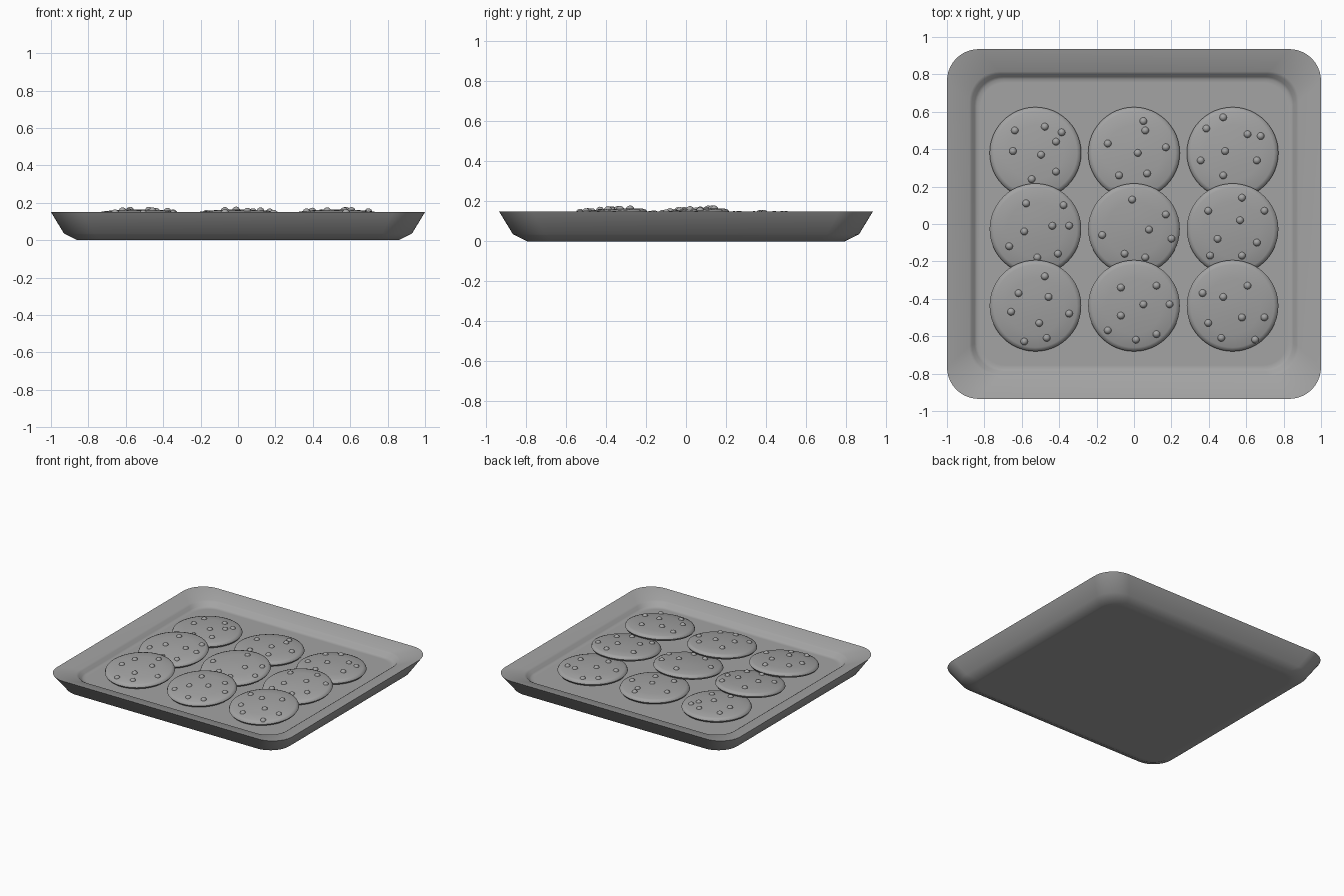
import bpy
import bmesh
from math import sin, cos, pi, radians
from mathutils import Matrix, Vector

cube = bpy.data.objects.get("Cube")
if cube:
    bpy.data.objects.remove(cube, do_unlink=True)

GREY = (0.37, 0.37, 0.37, 1)
grey = bpy.data.materials.new("plain grey")
grey.diffuse_color = GREY
grey.use_nodes = True
grey.node_tree.nodes["Principled BSDF"].inputs["Base Color"].default_value = GREY


def finish(bm, name, angle):
    """Turn a bmesh into a smooth-shaded object."""
    bmesh.ops.recalc_face_normals(bm, faces=bm.faces)
    mesh = bpy.data.meshes.new(name)
    bm.to_mesh(mesh)
    bm.free()
    mesh.materials.append(grey)
    obj = bpy.data.objects.new(name, mesh)
    bpy.context.collection.objects.link(obj)
    bpy.ops.object.select_all(action='DESELECT')
    obj.select_set(True)
    bpy.context.view_layer.objects.active = obj
    bpy.ops.object.shade_smooth_by_angle(angle=radians(angle))
    return obj


def bridge(bm, a, b):
    for i in range(len(a)):
        j = (i + 1) % len(a)
        bm.faces.new((a[i], a[j], b[j], b[i]))


def rounded_loop(bm, hx, z, r, steps=10):
    """Rounded rectangle, a little shallower in y than in x."""
    hy = hx - 0.065
    verts = []
    corners = ((1, 1), (-1, 1), (-1, -1), (1, -1))
    for q, (sx, sy) in enumerate(corners):
        for k in range(steps + 1):
            a = (q + k / steps) * pi / 2
            verts.append(bm.verts.new((sx * (hx - r) + r * cos(a),
                                       sy * (hy - r) + r * sin(a), z)))
    return verts


# Tray: one closed skin from underside, over the rim, to the inner floor
TRAY = [(0.83, 0, 0.12), (0.86, 0, 0.13), (0.93, 0.035, 0.16),
        (1.0, 0.15, 0.17), (0.88, 0.122, 0.16), (0.867, 0.114, 0.155),
        (0.852, 0.093, 0.15), (0.84, 0.085, 0.145), (0.82, 0.085, 0.13)]
bm = bmesh.new()
loops = [rounded_loop(bm, *row) for row in TRAY]
for lower, upper in zip(loops, loops[1:]):
    bridge(bm, lower, upper)
bm.faces.new(loops[0])
bm.faces.new(loops[-1])
finish(bm, "tray", 50)

# Cookie cross-section as radius and height
SECTION = [(0.21, 0), (0.235, 0.01), (0.245, 0.024), (0.239, 0.037),
           (0.222, 0.044), (0.15, 0.051), (0.07, 0.056)]
DOME = 0.058
SIDES = 48


def dome_height(r):
    return DOME - 0.3 * r * r


def make_cookie(name):
    bm = bmesh.new()
    rings = [[bm.verts.new((r * cos(2 * pi * i / SIDES), r * sin(2 * pi * i / SIDES), z))
              for i in range(SIDES)] for r, z in SECTION]
    for lower, upper in zip(rings, rings[1:]):
        bridge(bm, lower, upper)
    bm.faces.new(rings[0])
    top = bm.verts.new((0, 0, DOME))
    for i in range(SIDES):
        bm.faces.new((rings[-1][i], rings[-1][(i + 1) % SIDES], top))
    return finish(bm, name, 60)


def make_chips(name, spots):
    bm = bmesh.new()
    for sx, sy in spots:
        p = Vector((sx / 100, sy / 100, 0))
        p.z = dome_height(p.length) - 0.006
        bmesh.ops.create_uvsphere(bm, u_segments=12, v_segments=8, radius=0.021,
                                  matrix=Matrix.Translation(p))
    return finish(bm, name, 60)


# Chip spots on each cookie, in hundredths from the cookie centre
CHIPS = {
    "back right": [(-11, 12), (5, 14), (14, 11), (11, 6), (3, -1), (-12, 1), (11, -10), (-2, -14)],
    "back middle": [(-14, 5), (5, 17), (6, 12), (2, 0), (17, 3), (-8, -12), (7, -11)],
    "back left": [(-14, 13), (-5, 19), (8, 10), (15, 9), (-4, 1), (-17, -4), (13, -4), (-5, -12)],
    "centre right": [(-5, 14), (15, 13), (9, 2), (18, 2), (-6, -1), (-14, -9), (1, -15), (12, -13)],
    "centre middle": [(-1, 16), (17, 8), (-17, -3), (8, 0), (20, -5), (-5, -13), (6, -15)],
    "centre left": [(-13, 10), (5, 17), (17, 10), (4, 5), (-8, -5), (13, -7), (-12, -14), (5, -14)],
    "front right": [(5, 16), (-9, 7), (7, 5), (-13, -3), (18, -4), (2, -9), (-6, -19), (6, -17)],
    "front middle": [(-7, 10), (12, 11), (5, 1), (19, 1), (-7, -5), (-14, -13), (1, -18), (12, -15)],
    "front left": [(-16, 7), (-5, 5), (8, 11), (-13, -9), (5, -6), (17, -6), (-6, -17), (12, -18)],
}
COLUMN_X = {"right": -0.527, "middle": 0, "left": 0.527}
# Row: centre y, base z, tilt (the nearer rows lean on the row behind)
ROWS = {"back": (0.38, 0.084, 0), "centre": (-0.025, 0.1, 0.09), "front": (-0.435, 0.1, 0.09)}

for place, spots in CHIPS.items():
    row, column = place.split()
    y, z, tilt = ROWS[row]
    for obj in (make_cookie(f"{row}_{column}_cookie"),
                make_chips(f"{row}_{column}_chips", spots)):
        obj.location = (COLUMN_X[column], y, z)
        obj.rotation_euler.x = tilt
